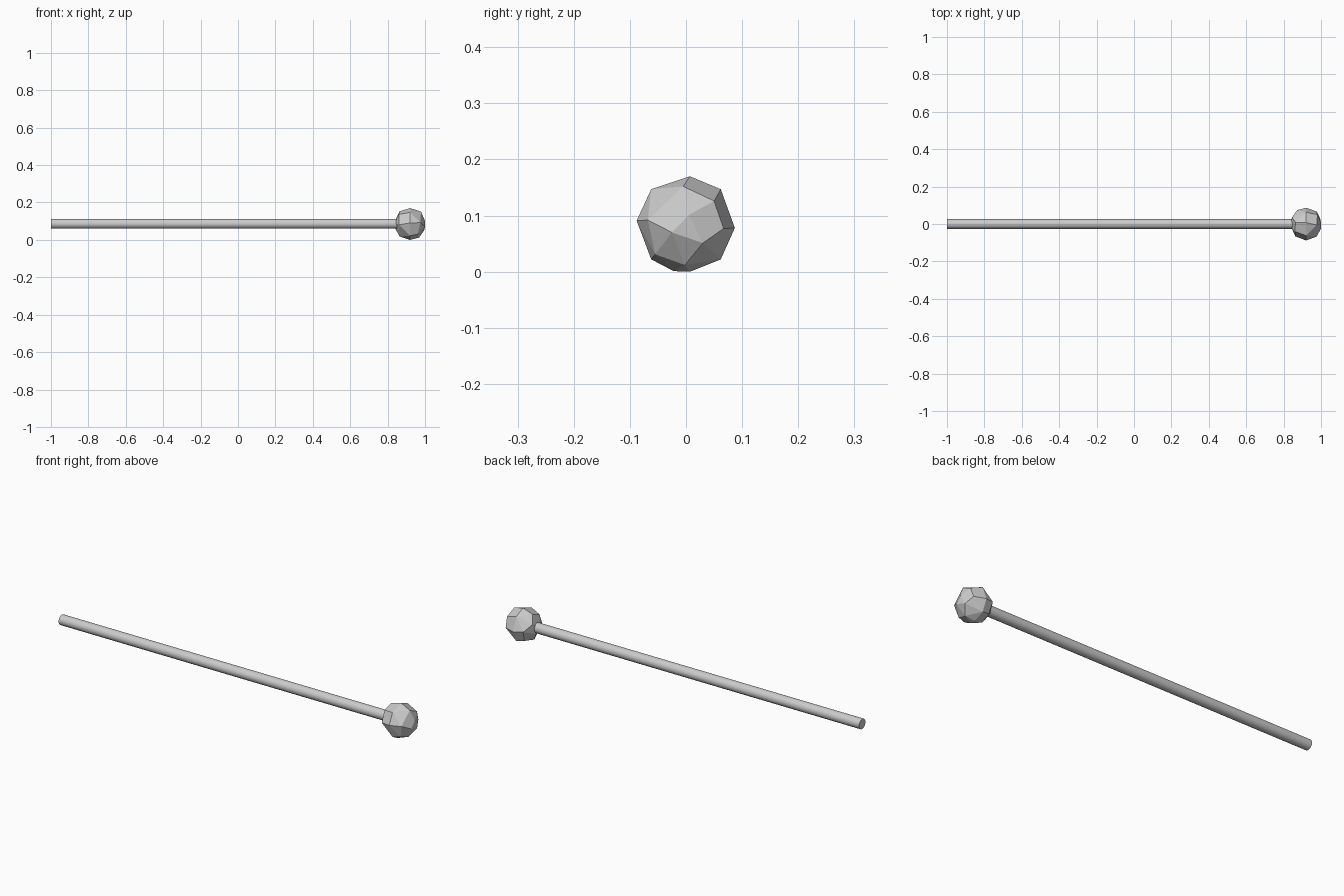
import bpy, bmesh, math

if "Cube" in bpy.data.objects:
    bpy.data.objects.remove(bpy.data.objects["Cube"])

R = 0.088
CX, CZ = 0.92, 0.086


def make_object(name, bm):
    mesh = bpy.data.meshes.new(name)
    bm.to_mesh(mesh)
    bm.free()
    obj = bpy.data.objects.new(name, mesh)
    bpy.context.collection.objects.link(obj)
    return obj


# Long round shaft lying along x
bpy.ops.mesh.primitive_cylinder_add(vertices=16, radius=0.026, depth=1.85,
                                    location=(-0.075, 0, CZ),
                                    rotation=(0, math.pi / 2, 0))
shaft = bpy.context.object
shaft.name = "shaft"
bpy.ops.object.shade_smooth_by_angle(angle=math.radians(30))

# Faceted knob: outline ring plus the cut corners of each end, as (y, z)
outline = [(0.007, 0.084), (0.062, 0.061), (0.087, -0.008), (0.062, -0.064),
           (0.007, -0.086), (-0.022, -0.085), (-0.062, -0.064),
           (-0.088, 0.005), (-0.062, 0.061)]
end_points = [(-0.005, 0.066), (0.05, 0.04), (0.067, -0.009), (0.03, -0.035),
              (-0.002, -0.074), (-0.055, -0.055), (-0.068, 0.006),
              (0.005, 0.015), (-0.025, -0.016)]

bm = bmesh.new()
for y, z in outline:
    bm.verts.new((CX, y, CZ + z))
for y, z in end_points:
    x = min(0.08, math.sqrt(max(0, R * R - y * y - z * z)))
    bm.verts.new((CX + x, y, CZ + z))
    # the far end repeats the pattern turned a quarter
    bm.verts.new((CX - x, -z, CZ + y))
result = bmesh.ops.convex_hull(bm, input=bm.verts[:])
loose = [v for v in bm.verts if not v.link_faces]
bmesh.ops.delete(bm, geom=loose, context='VERTS')
bmesh.ops.dissolve_limit(bm, angle_limit=math.radians(4),
                         verts=bm.verts[:], edges=bm.edges[:])
bmesh.ops.recalc_face_normals(bm, faces=bm.faces[:])
make_object("knob", bm)
